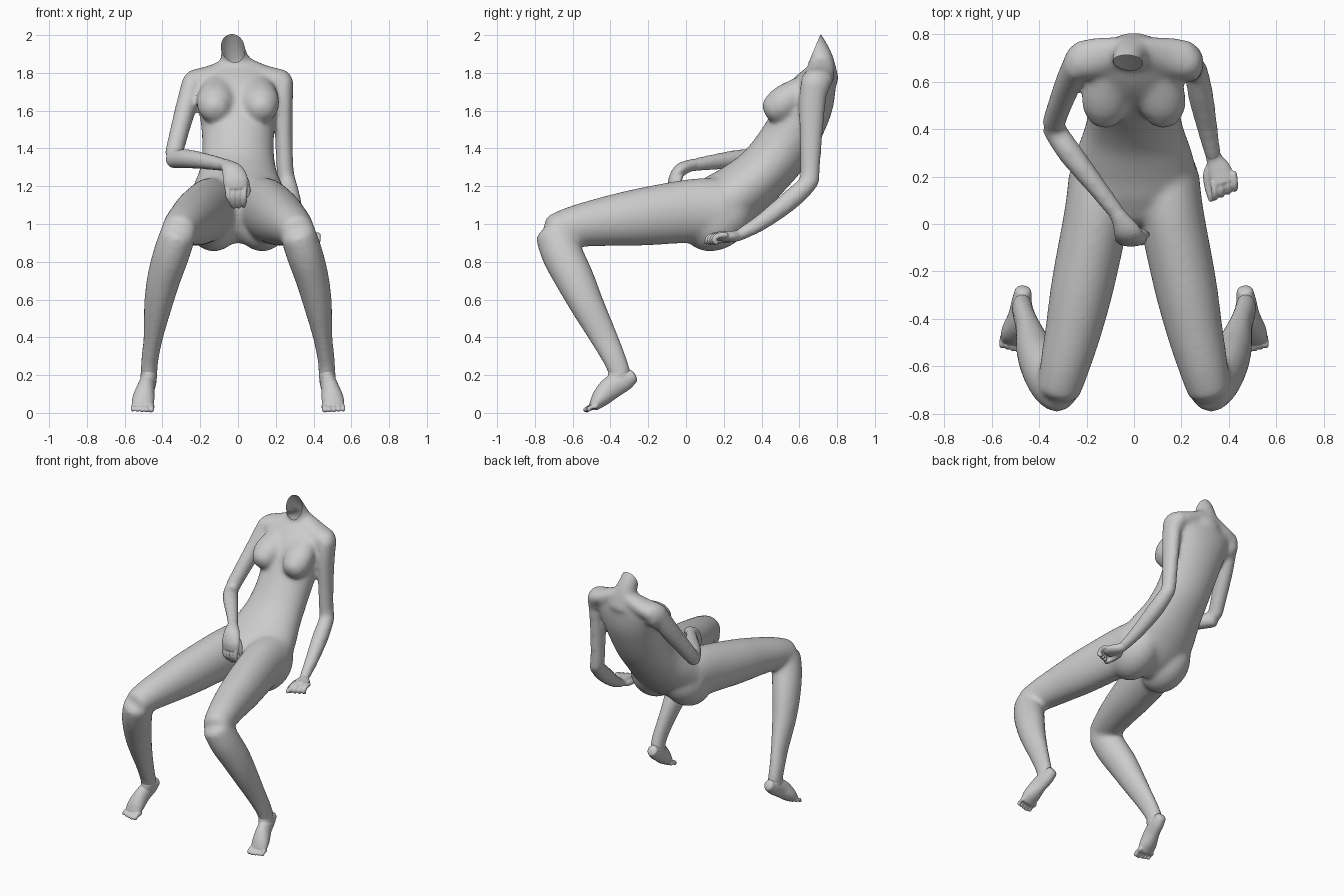
import bpy, bmesh, math
from mathutils import Vector, Matrix

X, Y, Z = Vector((1, 0, 0)), Vector((0, 1, 0)), Vector((0, 0, 1))


def spline(st, n):
    """Catmull-Rom through stations (x, y, z, radius along ref, radius across)."""
    out = []
    for i in range(len(st) - 1):
        a, b, c, d = st[max(i - 1, 0)], st[i], st[i + 1], st[min(i + 2, len(st) - 1)]
        for k in range(n):
            t = k / n
            out.append([0.5 * (2 * q + (r - p) * t + (2 * p - 5 * q + 4 * r - s) * t * t
                               + (3 * q - p - 3 * r + s) * t ** 3) for p, q, r, s in zip(a, b, c, d)])
    return out + [list(st[-1])]


def tube(bm, st, ref=X, cap=0.5, side=1, seg=28, n=5, grow=0):
    """Elliptical limb with rounded ends."""
    pts = spline([s if len(s) == 5 else (*s, s[3]) for s in st], n)
    pos = [Vector(p[:3]) for p in pts]
    rings = []
    for i, p in enumerate(pts):
        t = (pos[min(i + 1, len(pos) - 1)] - pos[max(i - 1, 0)]).normalized()
        rings.append((pos[i], t, p[3] + grow, p[4] + grow))

    def ends(ring, sgn):
        c, t, a, b = ring
        r = min(a, b) * cap
        return [(c + t * sgn * r * math.sin(g), t, a * math.cos(g), b * math.cos(g))
                for g in (0.4, 0.8, 1.15, 1.45)]
    rings = ends(rings[0], -1)[::-1] + rings + ends(rings[-1], 1)
    loops = []
    for c, t, a, b in rings:
        u = (ref - t * ref.dot(t)).normalized()
        v = t.cross(u)
        row = []
        for k in range(seg):
            g = 2 * math.pi * k / seg
            p = c + u * a * math.cos(g) + v * b * math.sin(g)
            row.append(bm.verts.new((p.x * side, p.y, p.z)))
        loops.append(row)
    for r0, r1 in zip(loops, loops[1:]):
        for k in range(seg):
            j = (k + 1) % seg
            bm.faces.new((r0[k], r0[j], r1[j], r1[k]))
    bm.faces.new(loops[0][::-1])
    bm.faces.new(loops[-1])


def ball(bm, c, r, tilt=0):
    m = Matrix.Translation(c) @ Matrix.Rotation(tilt, 4, 'X') @ Matrix.Diagonal((*r, 1))
    bmesh.ops.create_uvsphere(bm, u_segments=28, v_segments=18, radius=1, matrix=m)


def finish(bm, name, voxel, smooth):
    """Fuse the overlapping parts into one smooth skin."""
    bmesh.ops.recalc_face_normals(bm, faces=bm.faces)
    me = bpy.data.meshes.new(name)
    bm.to_mesh(me)
    bm.free()
    ob = bpy.data.objects.new(name, me)
    bpy.context.collection.objects.link(ob)
    rm = ob.modifiers.new("fuse", 'REMESH')
    rm.mode, rm.voxel_size = 'VOXEL', voxel
    sm = ob.modifiers.new("soften", 'SMOOTH')
    sm.factor, sm.iterations = 0.5, smooth
    dg = bpy.context.evaluated_depsgraph_get()
    ob.data = bpy.data.meshes.new_from_object(ob.evaluated_get(dg))
    ob.modifiers.clear()
    for p in ob.data.polygons:
        p.use_smooth = True
    return ob


bm = bmesh.new()
# torso, hips to shoulders
tube(bm, [(0, .10, 1.045, .24, .165), (0, .195, 1.097, .265, .176), (0, .293, 1.17, .246, .163),
          (0, .405, 1.27, .207, .15), (0, .51, 1.395, .19, .152), (0, .592, 1.535, .198, .147),
          (0, .65, 1.66, .215, .138), (0, .695, 1.755, .22, .106), (0, .715, 1.81, .17, .075)])
# neck
tube(bm, [(0, .73, 1.76, .12, .08), (-.005, .724, 1.82, .1, .072), (-.018, .712, 1.88, .073, .066),
          (-.03, .677, 1.95, .064, .064), (-.036, .62, 2.03, .062, .062)])
for s in (1, -1):
    # shoulder slope, chest and seat
    tube(bm, [(.03, .73, 1.84, .05, .06), (.13, .71, 1.79, .055, .08), (.22, .69, 1.757, .065, .085)],
         ref=Z, side=s)
    ball(bm, (s * .232, .685, 1.735), (.062, .078, .085))
    tube(bm, [(.105, .62, 1.73, .08, .06), (.115, .55, 1.67, .1, .085), (.122, .495, 1.625, .098, .09),
              (.123, .468, 1.61, .082, .08)], side=s, cap=.75)
    ball(bm, (s * .128, .17, 1.025), (.148, .2, .155), .6)
    # thigh
    tube(bm, [(.135, .19, 1.07, .142, .172), (.157, .04, 1.07, .138, .17), (.215, -.25, 1.036, .133, .152),
              (.256, -.45, 1.01, .119, .129), (.292, -.60, .985, .105, .109), (.316, -.70, .962, .092, .09)],
         side=s)
    # shin
    tube(bm, [(.318, -.69, .945, .092, .106), (.353, -.655, .84, .094, .107), (.393, -.59, .71, .086, .102),
              (.422, -.525, .575, .073, .089), (.449, -.435, .40, .049, .072), (.468, -.372, .27, .043, .06),
              (.472, -.345, .19, .043, .056)], side=s, grow=.003)
# hanging arm
tube(bm, [(.24, .68, 1.755, .05, .066), (.24, .667, 1.62, .045, .066), (.243, .662, 1.45, .041, .055),
          (.25, .657, 1.28, .041, .047), (.26, .657, 1.22, .042, .045)], grow=.006)
tube(bm, [(.262, .655, 1.22, .043), (.28, .55, 1.125, .049), (.31, .40, 1.01, .039), (.335, .28, .94, .029)],
     grow=.006)
# bent arm
tube(bm, [(-.24, .68, 1.755, .05, .066), (-.275, .6, 1.62, .05, .062), (-.31, .51, 1.49, .046, .053),
          (-.34, .425, 1.37, .043, .046)], grow=.006)
tube(bm, [(-.345, .41, 1.34, .043), (-.27, .30, 1.345, .047), (-.16, .16, 1.33, .038),
          (-.06, .03, 1.31, .03)], ref=Z, grow=.006)
body = finish(bm, "body", .011, 28)

# slanted open neck cut
cut = bmesh.new()
cut.from_mesh(body.data)
top = [f for f in cut.faces if f.calc_center_median().z > 1.85 and abs(f.calc_center_median().x) < .13]
geom = top + list({e for f in top for e in f.edges}) + list({v for f in top for v in f.verts})
bmesh.ops.bisect_plane(cut, geom=geom, plane_co=(0, .704, 1.985), plane_no=(0, -.13, .055), clear_outer=True)
cut.to_mesh(body.data)
cut.free()

# feet on tiptoe
for s, name in ((1, "left_foot"), (-1, "right_foot")):
    bm = bmesh.new()
    tube(bm, [(.47, -.36, .25, .035, .046), (.472, -.355, .2, .043, .06), (.474, -.35, .17, .042, .056)], side=s)
    tube(bm, [(.468, -.283, .194, .035, .038), (.473, -.325, .17, .042, .053), (.486, -.393, .135, .046, .061),
              (.5, -.45, .08, .058, .05), (.506, -.487, .036, .057, .029)], side=s)
    for i in range(5):
        x, r = .457 + .0245 * i, .016 - .0012 * i
        tube(bm, [(x, -.475, .034, r), (x + .002, -.508, .028, r),
                  (x + .002, -.532 + .006 * abs(i - 1), .016, r * .95)], cap=.9, side=s, seg=12)
    finish(bm, name, .005, 3)

# hand hanging at the side, fingers curled
bm = bmesh.new()
tube(bm, [(.322, .33, .97, .031), (.337, .28, .94, .033, .029), (.358, .23, .934, .05, .029),
          (.376, .175, .936, .052, .025)])
for i in range(4):
    x = .336 + .028 * i
    y = .012 * i
    tube(bm, [(x, .175 + y, .942, .015), (x + .004, .135 + y, .938, .015), (x + .004, .112 + y, .916, .014),
              (x, .125 + y, .902, .013)], cap=.9, seg=12)
tube(bm, [(.335, .26, .93, .022), (.312, .21, .92, .021), (.314, .15, .912, .016), (.326, .105, .905, .013)],
     cap=.9, seg=12)
finish(bm, "left_hand", .005, 3)

# hand resting in the lap, fingers down
bm = bmesh.new()
tube(bm, [(-.09, .07, 1.316, .031), (-.06, .025, 1.31, .037, .031), (-.03, -.03, 1.285, .056, .035),
          (-.014, -.062, 1.235, .066, .031), (-.01, -.068, 1.19, .062, .026)])
for i in range(4):
    x = -.055 + .03 * i
    tube(bm, [(x, -.07, 1.2, .015), (x * .95, -.076, 1.15, .0145), (x * .9, -.06, 1.115, .0135),
              (x * .85, -.038, 1.098 - .006 * (i in (1, 2)), .012)], cap=.9, seg=12)
tube(bm, [(-.005, -.03, 1.27, .022), (.035, -.04, 1.235, .02), (.05, -.045, 1.19, .016),
          (.05, -.04, 1.15, .013)], cap=.9, seg=12)
finish(bm, "right_hand", .005, 3)
